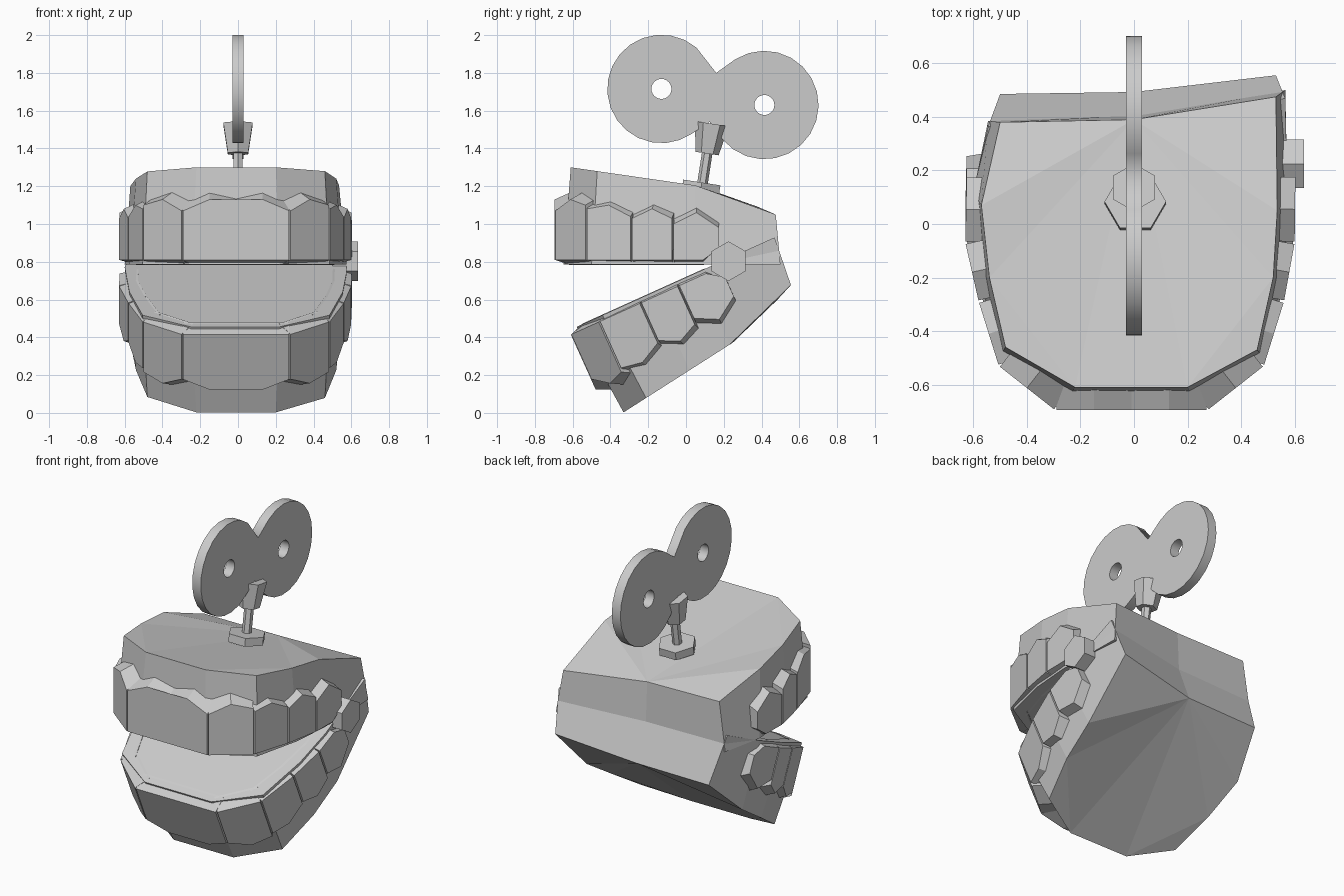
import bpy
import bmesh
import math
from mathutils import Matrix, Vector

cube = bpy.data.objects.get("Cube")
if cube:
    bpy.data.objects.remove(cube, do_unlink=True)

grey = bpy.data.materials.new("light_grey")
grey.use_nodes = True
grey.diffuse_color = (0.6, 0.6, 0.6, 1)
grey.node_tree.nodes["Principled BSDF"].inputs["Base Color"].default_value = (0.6, 0.6, 0.6, 1)

HINGE = Vector((0, 0.22, 0.80))
# The lower jaw is the upper jaw flipped and swung open about the hinge
OPEN = (Matrix.Translation(HINGE) @ Matrix.Rotation(math.radians(24.3), 4, 'X')
        @ Matrix.Scale(-1, 4, (0, 0, 1)) @ Matrix.Translation(-HINGE))
JAWS = {"upper": Matrix.Identity(4), "lower": OPEN}


def finish(name, bm, matrix=Matrix.Identity(4)):
    bmesh.ops.transform(bm, matrix=matrix, verts=bm.verts)
    bmesh.ops.recalc_face_normals(bm, faces=bm.faces)
    mesh = bpy.data.meshes.new(name)
    bm.to_mesh(mesh)
    bm.free()
    mesh.materials.append(grey)
    obj = bpy.data.objects.new(name, mesh)
    bpy.context.collection.objects.link(obj)
    return obj


def loft(name, ring_a, ring_b, matrix):
    """Closed solid between two matching rings of points."""
    bm = bmesh.new()
    a = [bm.verts.new(p) for p in ring_a]
    b = [bm.verts.new(p) for p in ring_b]
    n = len(a)
    for i in range(n):
        j = (i + 1) % n
        bm.faces.new((a[i], a[j], b[j], b[i]))
    caps = [bm.faces.new(a), bm.faces.new(b)]
    bmesh.ops.triangulate(bm, faces=caps)
    return finish(name, bm, matrix)


def prism(name, r1, r2, depth, matrix, sides=6):
    bm = bmesh.new()
    bmesh.ops.create_cone(bm, cap_ends=True, segments=sides,
                          radius1=r1, radius2=r2, depth=depth)
    return finish(name, bm, matrix)


# Gums: an outer rim below and a slightly smaller sloping crown above
rim = [(-.545, .385), (-.6, .12), (-.575, -.2), (-.505, -.5), (-.25, -.65), (.22, -.65),
       (.485, -.5), (.555, -.2), (.575, .05), (.565, .5), (0, .405)]
crown = [(-.5, .38), (-.57, .07), (-.54, -.2), (-.48, -.46), (-.22, -.61), (.2, -.61),
         (.46, -.47), (.52, -.2), (.535, .05), (.53, .475), (0, .39)]


def crown_height(y):
    if y < 0.15:
        return 1.30 - (y + 0.61) * 0.145
    return 1.19 - (y - 0.15) * 0.43


def tooth(name, p, q, tops, matrix, depth=0.1, cut=0):
    """Slab from p to q with a peaked gum line; cut trims the last corner."""
    p, q = Vector((*p, 0)), Vector((*q, 0))
    along = (q - p).normalized()
    inward = Vector((-along.y, along.x, 0))
    if inward.dot(p + q) > 0:
        inward = -inward
    p, q = p + along * 0.005, q - along * 0.005
    low = [(0, .81), (1 - cut, .81)]
    if cut:
        low.append((1, .87))
    count = len(tops) - 1
    shape = low + [(1 - i / count, z) for i, z in enumerate(reversed(tops))]
    outer, inner = [], []
    for t, z in shape:
        base = p.lerp(q, t)
        outer.append(base + Vector((0, 0, z)))
        shift = -0.028 if z < 0.82 else 0.045 if z > 0.95 else 0
        inner.append(base + inward * depth + Vector((0, 0, z + shift)))
    loft(name, outer, inner, matrix)


# Corner points of the tooth row on each side
rows = {
    "left": [(.275, -.695), (.485, -.53), (.56, -.29), (.6, -.07), (.603, .18)],
    "right": [(-.295, -.695), (-.505, -.53), (-.58, -.29), (-.63, -.07), (-.625, .18)],
}
gum_lines = [(1.07, 1.13, 1.10), (1.08, 1.10, 1.04), (1.03, 1.08, 1.03), (1.00, 1.06, .98)]

for jaw, matrix in JAWS.items():
    loft(jaw + "_gum", [(x, y, .785) for x, y in rim],
         [(x, y, crown_height(y)) for x, y in crown], matrix)
    tooth(jaw + "_front_teeth", rows["right"][0], rows["left"][0],
          (1.07, 1.13, 1.10, 1.13, 1.07), matrix)
    for side, row in rows.items():
        for i, tops in enumerate(gum_lines):
            tooth(f"{jaw}_{side}_tooth_{i + 1}", row[i], row[i + 1], tops, matrix,
                  cut=0.35 if i == 3 else 0)

# Hinge nut on the left side
prism("hinge_nut", .105, .105, .135,
      Matrix.Translation((.568, .225, .803)) @ Matrix.Rotation(math.pi / 2, 4, 'Y')
      @ Matrix.Rotation(math.pi / 2, 4, 'Z'))

# Winding stem, leaning slightly backward
stem = Matrix.Translation((0, .085, 1.2)) @ Matrix.Rotation(math.radians(-8.8), 4, 'X')
lean = Matrix.Translation((.005, .08, 1.195)) @ Matrix.Rotation(math.radians(-8.8), 4, 'X')
prism("stem_base", .115, .115, .05, lean @ Matrix.Rotation(math.pi / 2, 4, 'Z'))
prism("stem_rod", .028, .028, .22, stem @ Matrix.Translation((0, 0, .1)))
prism("stem_clip", .062, .09, .16, stem @ Matrix.Translation((0, 0, .255)))


# Winding key: a figure-eight plate with two round holes
def arc(centre, radius, start, end, steps):
    angles = [math.radians(start + (end - start) * i / steps) for i in range(steps + 1)]
    return [(centre[0] + radius * math.cos(a), centre[1] + radius * math.sin(a)) for a in angles]


front_c, back_c, R = (-.13, 1.715), (.415, 1.63), .287
outline = (arc(front_c, R, 50, 305, 17) + [(.125, 1.54)]
           + arc(back_c, R, -140, 122, 17) + [(.16, 1.80)])
holes = [arc(c, .053, 0, 345, 23) for c in (front_c, back_c)]

curve = bpy.data.curves.new("key_profile", 'CURVE')
curve.dimensions = '2D'
curve.fill_mode = 'BOTH'
curve.extrude = 0.03
for points in [outline] + holes:
    spline = curve.splines.new('POLY')
    spline.points.add(len(points) - 1)
    for point, (u, v) in zip(spline.points, points):
        point.co = (u, v, 0, 1)
    spline.use_cyclic_u = True

profile = bpy.data.objects.new("key_profile", curve)
bpy.context.collection.objects.link(profile)
plate = bpy.data.meshes.new_from_object(
    profile.evaluated_get(bpy.context.evaluated_depsgraph_get()))
bm = bmesh.new()
bm.from_mesh(plate)
bmesh.ops.remove_doubles(bm, verts=bm.verts, dist=0.0005)
# Stand the plate upright in the side plane
finish("winding_key", bm, Matrix.Rotation(math.pi / 2, 4, 'Z') @ Matrix.Rotation(math.pi / 2, 4, 'X'))
bpy.data.objects.remove(profile, do_unlink=True)
bpy.data.meshes.remove(plate)
